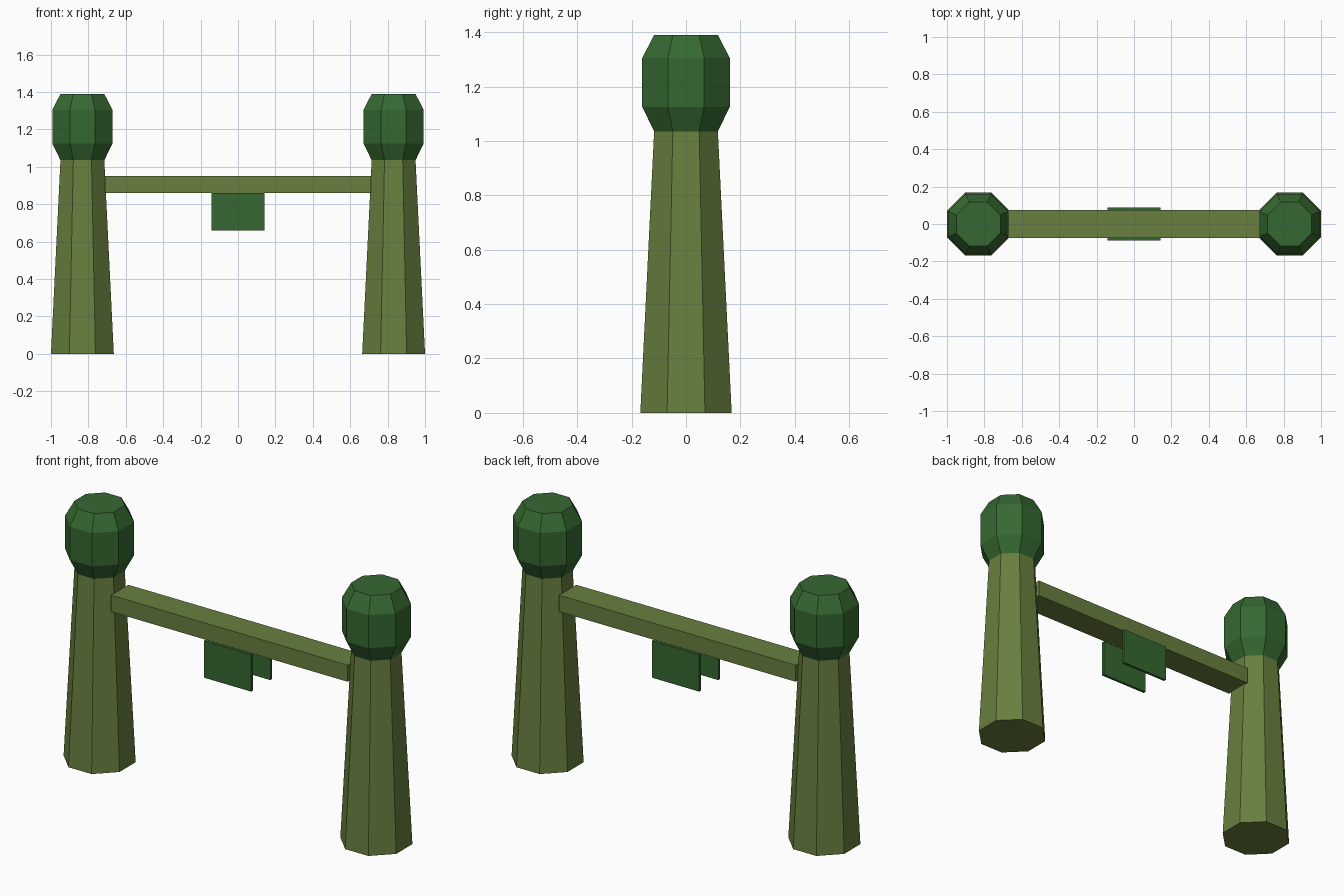
import bpy
import bmesh
import math

cube = bpy.data.objects.get("Cube")
if cube:
    bpy.data.objects.remove(cube, do_unlink=True)


def make_material(name, rgb):
    mat = bpy.data.materials.new(name)
    mat.use_nodes = True
    color = (*rgb, 1.0)
    mat.diffuse_color = color
    mat.node_tree.nodes["Principled BSDF"].inputs["Base Color"].default_value = color
    return mat


olive = make_material("olive green", (0.138, 0.214, 0.049))
forest = make_material("forest green", (0.036, 0.140, 0.031))


def finish(bm, name, mat):
    bmesh.ops.recalc_face_normals(bm, faces=bm.faces)
    mesh = bpy.data.meshes.new(name)
    bm.to_mesh(mesh)
    bm.free()
    mesh.materials.append(mat)
    obj = bpy.data.objects.new(name, mesh)
    bpy.context.collection.objects.link(obj)
    return obj


def octagon_stack(name, x, profile, mat):
    """Closed octagonal solid from (half width, height) rings, flat side to the front."""
    bm = bmesh.new()
    rings = []
    for half_width, z in profile:
        r = half_width / math.cos(math.pi / 8)
        angles = [math.pi * (2 * i + 1) / 8 for i in range(8)]
        rings.append([bm.verts.new((x + r * math.cos(a), r * math.sin(a), z)) for a in angles])
    for low, high in zip(rings, rings[1:]):
        for i in range(8):
            j = (i + 1) % 8
            bm.faces.new((low[i], low[j], high[j], high[i]))
    bm.faces.new(rings[0][::-1])
    bm.faces.new(rings[-1])
    return finish(bm, name, mat)


def box(name, center, size, mat):
    bm = bmesh.new()
    bmesh.ops.create_cube(bm, size=1)
    bmesh.ops.scale(bm, vec=size, verts=bm.verts)
    bmesh.ops.translate(bm, vec=center, verts=bm.verts)
    return finish(bm, name, mat)


# Tapered posts with rounded caps
post_profile = [(0.168, 0), (0.117, 1.04)]
cap_profile = [(0.117, 1.035), (0.161, 1.125), (0.161, 1.305), (0.117, 1.39)]
for side, x in (("left", 0.832), ("right", -0.832)):
    octagon_stack(side + "_post", x, post_profile, olive)
    octagon_stack(side + "_post_cap", x, cap_profile, forest)

# Crossbar between the posts
box("crossbar", (0, 0, 0.905), (1.422, 0.148, 0.09), olive)

# Hanging plates below the front and back edges of the crossbar
for side, y in (("front", -0.082), ("back", 0.082)):
    box(side + "_hanging_plate", (0, y, 0.76), (0.284, 0.015, 0.2), forest)
